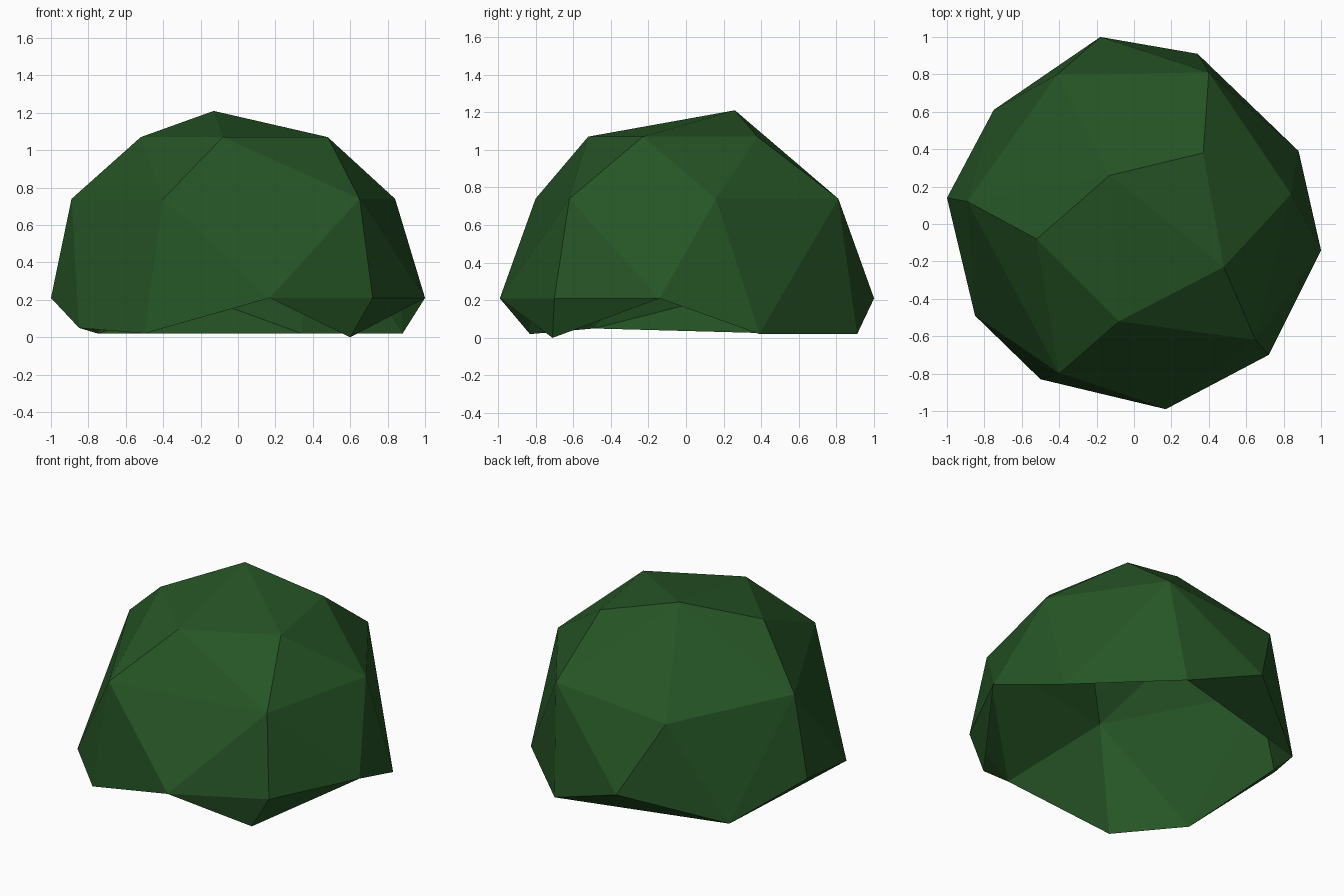
import bpy
import bmesh

# Remove the default cube only
default_cube = bpy.data.objects.get("Cube")
if default_cube:
    bpy.data.objects.remove(default_cube, do_unlink=True)


def make_material(name, color):
    material = bpy.data.materials.new(name)
    material.use_nodes = True
    material.diffuse_color = color
    shader = material.node_tree.nodes["Principled BSDF"]
    shader.inputs["Base Color"].default_value = color
    return material


def add_ring(mesh, height, outline):
    return [mesh.verts.new((x, y, height)) for x, y in outline]


bush = bmesh.new()

# Crown: the peak and the ring of corners around it
bush.verts.new((-.13, .26, 1.21))
add_ring(bush, 1.07, [(-.52, -.08), (-.08, -.52), (.48, -.23), (.37, .38)])

# Shoulder: the steep upper sides
add_ring(bush, .74, [(-.4, -.8), (.65, -.62), (.84, .16), (.4, .81), (-.89, .12)])
bush.verts.new((-.41, .8, .67))

# Waist: the widest corners, three of which hang over the hem
add_ring(bush, .21, [(.72, -.7), (-.18, 1), (-1, .14)])

# Hem: the corners bordering the open underside
hem = add_ring(bush, .21, [(.17, -.99), (1, -.14)])
hem += add_ring(bush, .02, [(.88, .39), (.34, .91), (-.75, .61), (-.5, -.83)])
hem += [bush.verts.new((.6, -.71, 0)), bush.verts.new((-.85, -.49, .05))]

# Wrap the corners in a faceted skin, then open the underside
bmesh.ops.convex_hull(bush, input=bush.verts[:])
hem_corners = set(hem)
underside = [face for face in bush.faces if hem_corners.issuperset(face.verts)]
bmesh.ops.delete(bush, geom=underside, context="FACES")
for face in bush.faces:
    face.smooth = False

# Turn the skin into one leafy object
foliage_mesh = bpy.data.meshes.new("bush_foliage")
bush.to_mesh(foliage_mesh)
bush.free()
foliage_mesh.materials.append(make_material("leaf_green", (.019, .09, .019, 1)))
foliage = bpy.data.objects.new("bush_foliage", foliage_mesh)
bpy.context.collection.objects.link(foliage)
